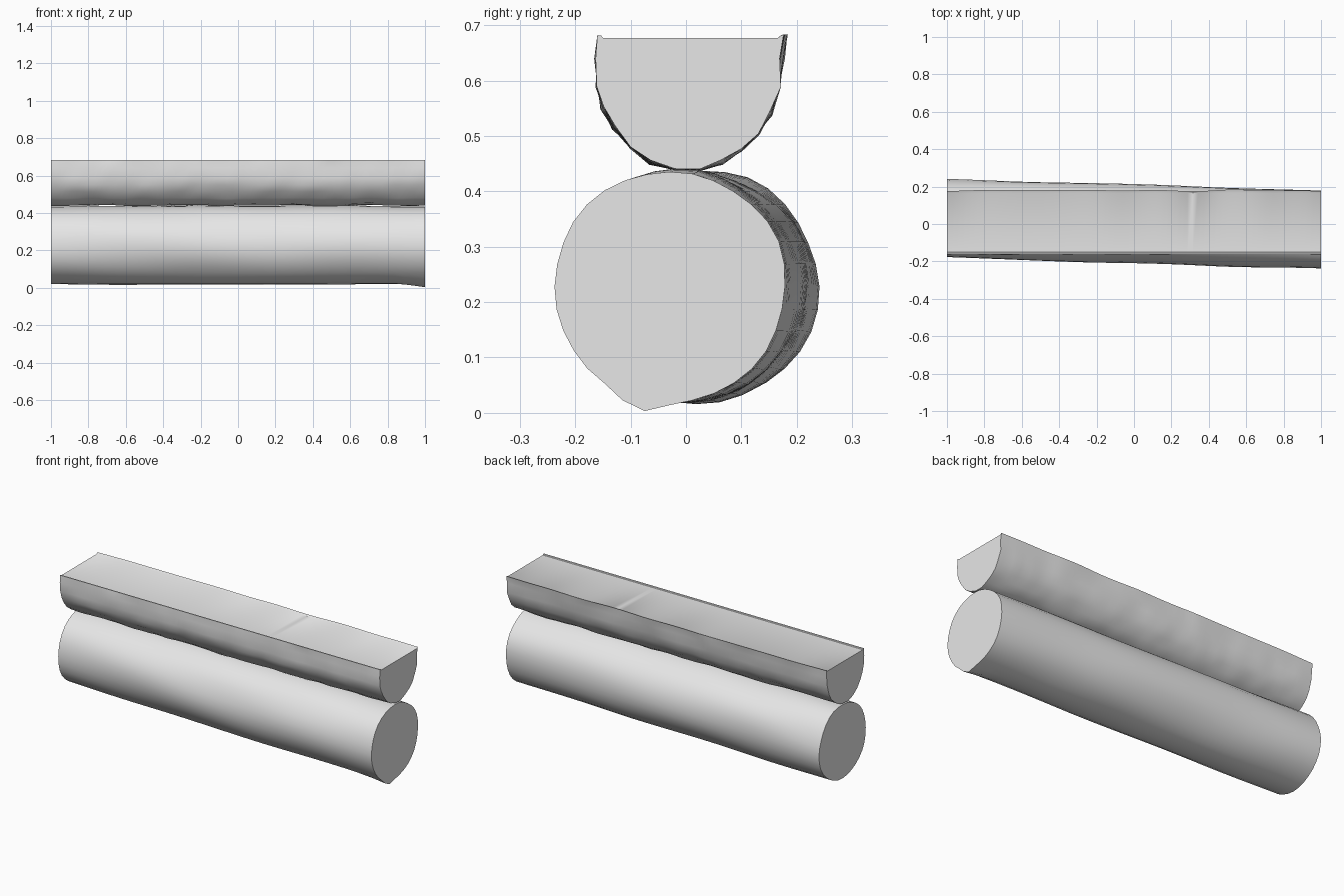
import bpy, bmesh, math
from mathutils import Vector, noise

cube = bpy.data.objects.get("Cube")
if cube:
    bpy.data.objects.remove(cube)

grey = bpy.data.materials.new("plain_grey")
grey.use_nodes = True
grey.diffuse_color = (0.8, 0.8, 0.8, 1)
grey.node_tree.nodes["Principled BSDF"].inputs["Base Color"].default_value = (0.8, 0.8, 0.8, 1)


def loft(name, ring, steps, x0=-1.0, x1=1.0):
    """Skin cross-sections ring(x) -> [(y, z)] along x and cap both ends."""
    bm = bmesh.new()
    rows = []
    for i in range(steps + 1):
        x = x0 + (x1 - x0) * i / steps
        rows.append([bm.verts.new((x, y, z)) for y, z in ring(x)])
    for a, b in zip(rows, rows[1:]):
        for j in range(len(a)):
            k = (j + 1) % len(a)
            bm.faces.new((a[j], a[k], b[k], b[j]))
    bm.faces.new(rows[0])
    bm.faces.new(rows[-1])
    bmesh.ops.recalc_face_normals(bm, faces=bm.faces)
    mesh = bpy.data.meshes.new(name)
    bm.to_mesh(mesh)
    bm.free()
    mesh.materials.append(grey)
    obj = bpy.data.objects.new(name, mesh)
    bpy.context.collection.objects.link(obj)
    bpy.ops.object.select_all(action='DESELECT')
    obj.select_set(True)
    bpy.context.view_layer.objects.active = obj
    bpy.ops.object.shade_smooth_by_angle(angle=math.radians(40))
    return obj


# Round log, lying slightly askew, with a gently uneven trunk
def log_ring(x):
    pts = []
    for j in range(32):
        a = math.tau * j / 32
        c, s = math.cos(a), math.sin(a)
        r = 0.21 + 0.006 * noise.noise(Vector((x * 2, c * 1.5, s * 1.5)))
        # root-like corner under the right-hand end
        r += 0.022 * max(0, (x - 0.85) / 0.15) * max(0, 1 - abs(a - math.radians(256)) / 0.3)
        pts.append((-0.03 * x + r * c, max(0, 0.228 + r * s)))
    return pts


loft("round_log", log_ring, 24)

# Split log: rough rounded underside and a flat top between thin bark lips
HALF = [(0.174, 0.683), (0.172, 0.64), (0.168, 0.59), (0.152, 0.54), (0.13, 0.505),
        (0.1, 0.475), (0.065, 0.451), (0.025, 0.441), (-0.02, 0.441), (-0.065, 0.452),
        (-0.1, 0.48), (-0.13, 0.515), (-0.152, 0.55), (-0.16, 0.59), (-0.161, 0.64),
        (-0.16, 0.682), (-0.153, 0.681), (-0.15, 0.677), (0.166, 0.677), (0.17, 0.682)]


def split_ring(x):
    pts = []
    for y, z in HALF:
        # bark wobble fades out below the lips
        if z < 0.66:
            p = Vector((x * 5, y * 14, z * 14))
            n = 0.006 * noise.noise(p) + 0.004 * noise.noise(p * 2.3)
            out = Vector((y, z - 0.66)).normalized()
            y, z = y + n * out.x, z + n * out.y
        elif y > 0.168:
            y += 0.006 + 0.008 * noise.noise(Vector((x * 4, 0.5, 0.2)))
        pts.append((y, z))
    return pts


loft("split_log_bench", split_ring, 70)
